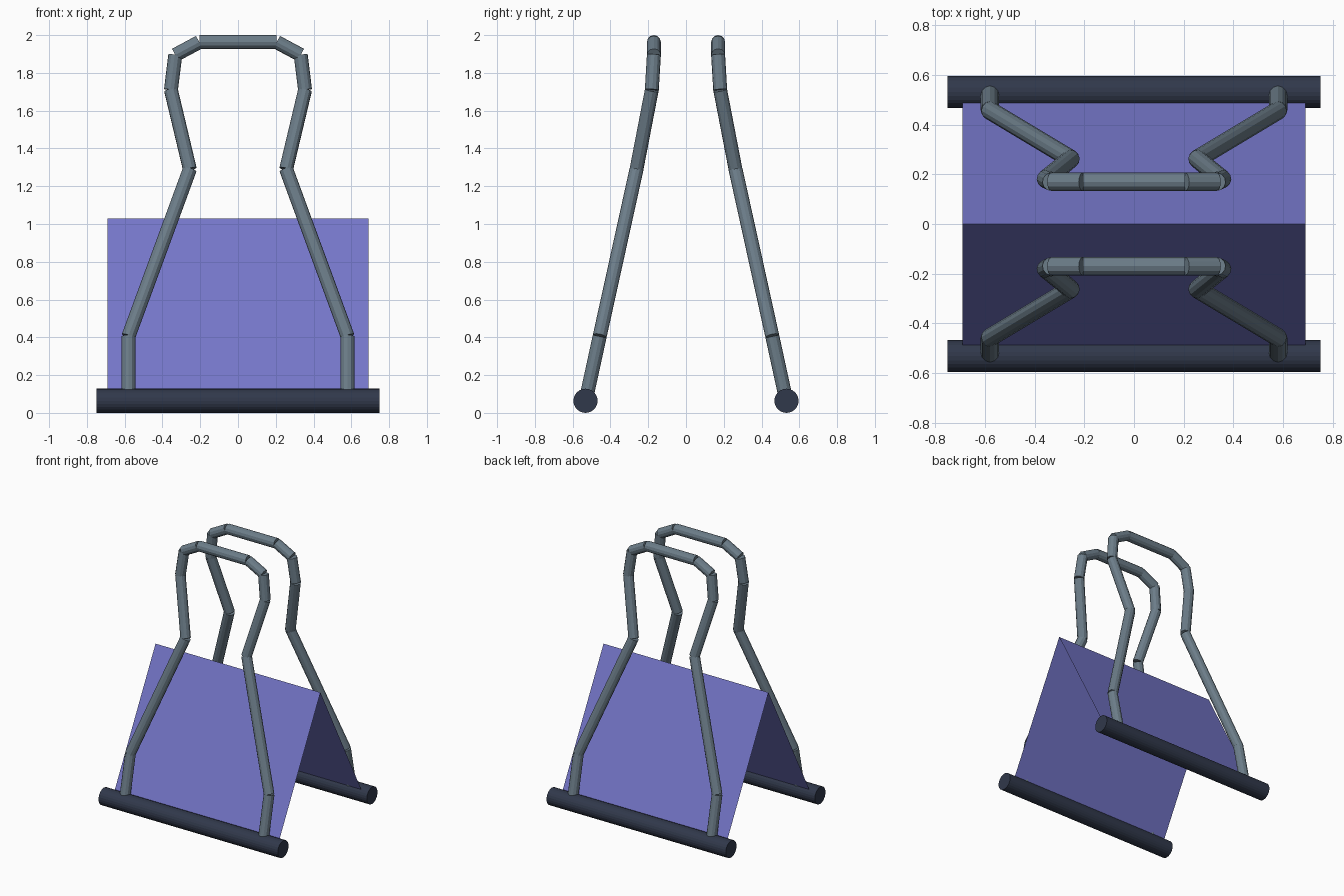
import bpy
import bmesh
from mathutils import Vector, Matrix

cube = bpy.data.objects.get("Cube")
if cube:
    bpy.data.objects.remove(cube, do_unlink=True)


def make_material(name, rgb):
    mat = bpy.data.materials.new(name)
    mat.use_nodes = True
    color = (*rgb, 1.0)
    mat.diffuse_color = color
    mat.node_tree.nodes["Principled BSDF"].inputs["Base Color"].default_value = color
    return mat


steel = make_material("grey steel", (0.15, 0.205, 0.25))
dark = make_material("dark slate", (0.03, 0.04, 0.07))
violet = make_material("violet blue", (0.175, 0.18, 0.58))


def add_object(name, bm, mat):
    mesh = bpy.data.meshes.new(name)
    bm.to_mesh(mesh)
    bm.free()
    mesh.materials.append(mat)
    obj = bpy.data.objects.new(name, mesh)
    bpy.context.collection.objects.link(obj)
    return obj


def add_bar(bm, start, end, radius, sides):
    """Capped cylinder between two points."""
    start, end = Vector(start), Vector(end)
    axis = end - start
    turn = axis.to_track_quat('Z', 'Y').to_matrix().to_4x4()
    bmesh.ops.create_cone(bm, cap_ends=True, segments=sides, radius1=radius,
                          radius2=radius, depth=axis.length,
                          matrix=Matrix.Translation((start + end) / 2) @ turn)


ROD_Y, ROD_R, WIRE_R = 0.532, 0.064, 0.037
APEX_Z = 1.03

# Half of the wire handle, from the rod up to the top bar (x, y, z)
handle_path = [(0.58, 0.53, 0.07), (0.58, 0.457, 0.405), (0.255, 0.262, 1.29),
               (0.355, 0.181, 1.71), (0.332, 0.17, 1.895), (0.205, 0.17, 1.963)]

for side, label in ((-1, "front"), (1, "back")):
    # Wire handle made of straight bent sections
    bm = bmesh.new()
    for mirror in (-1, 1):
        points = [(x * mirror, y * side, z) for x, y, z in handle_path]
        for a, b in zip(points, points[1:]):
            add_bar(bm, a, b, WIRE_R, 12)
    x, y, z = handle_path[-1]
    add_bar(bm, (-x, y * side, z), (x, y * side, z), WIRE_R, 12)
    add_object(label + "_handle", bm, steel)

    # Rolled edge rod
    bm = bmesh.new()
    add_bar(bm, (-0.75, ROD_Y * side, ROD_R), (0.75, ROD_Y * side, ROD_R), ROD_R, 24)
    add_object(label + "_rod", bm, dark)

    # Sloping sheet panel, normal facing outwards
    bm = bmesh.new()
    corners = [(-0.69, 0.49, 0.105), (0.69, 0.49, 0.105),
               (0.69, 0, APEX_Z), (-0.69, 0, APEX_Z)]
    verts = [bm.verts.new((x, y * side, z)) for x, y, z in corners]
    bm.faces.new(verts if side < 0 else verts[::-1])
    add_object(label + "_panel", bm, violet)
